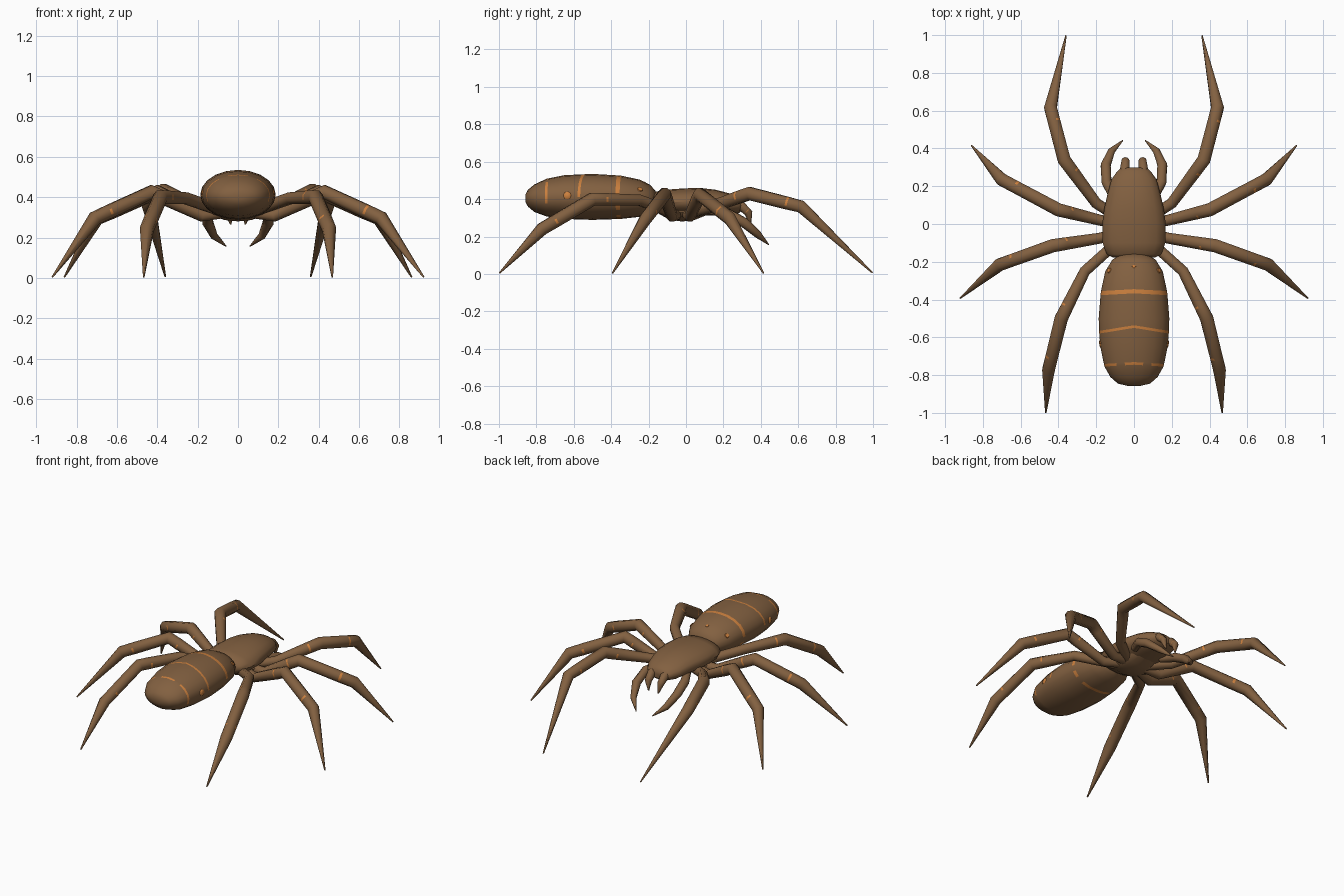
import bpy, bmesh, math
from mathutils import Vector

if "Cube" in bpy.data.objects:
    bpy.data.objects.remove(bpy.data.objects["Cube"])


def material(name, rgb):
    m = bpy.data.materials.new(name)
    m.diffuse_color = (*rgb, 1)
    m.use_nodes = True
    m.node_tree.nodes["Principled BSDF"].inputs["Base Color"].default_value = m.diffuse_color
    return m


BROWN = material("brown", (0.225, 0.118, 0.052))
ORANGE = material("orange", (0.60, 0.215, 0.048))


def finish(name, bm, angle):
    bmesh.ops.recalc_face_normals(bm, faces=bm.faces)
    me = bpy.data.meshes.new(name)
    bm.to_mesh(me)
    bm.free()
    me.materials.append(BROWN)
    me.materials.append(ORANGE)
    ob = bpy.data.objects.new(name, me)
    bpy.context.collection.objects.link(ob)
    bpy.ops.object.select_all(action='DESELECT')
    ob.select_set(True)
    bpy.context.view_layer.objects.active = ob
    bpy.ops.object.shade_smooth_by_angle(angle=math.radians(angle))
    return ob


def skin(name, rings, orange=lambda i, j: False, angle=50):
    """Join equal-length rings of points; orange(i, j) picks painted faces."""
    bm = bmesh.new()
    vs = [[bm.verts.new(p) for p in r] for r in rings]
    n = len(vs[0])
    for i in range(len(vs) - 1):
        for j in range(n):
            k = (j + 1) % n
            f = bm.faces.new((vs[i][j], vs[i][k], vs[i + 1][k], vs[i + 1][j]))
            f.material_index = 1 if orange(i, j) else 0
    bm.faces.new(vs[0])
    bm.faces.new(vs[-1])
    return finish(name, bm, angle)


def limb(name, pts, radii, side, flecks=(), sides=8):
    """Tapered tube through pts, with small orange flecks on given segments."""
    pts = [Vector((x * side, y, z)) for x, y, z in pts]
    P, R, painted = [], [], set()
    for i, (p, r) in enumerate(zip(pts, radii)):
        P.append(p)
        R.append(r)
        if i in flecks:
            for t in (0.72, 0.76):
                P.append(p.lerp(pts[i + 1], t))
                R.append(r + (radii[i + 1] - r) * t)
            painted.add(len(P) - 2)
    rings = []
    for i, p in enumerate(P):
        a = (p - P[i - 1]).normalized() if i else Vector()
        b = (P[i + 1] - p).normalized() if i < len(P) - 1 else Vector()
        d = (a + b).normalized()
        u = d.cross(Vector((0, 0, 1))).normalized()
        v = u.cross(d)
        rings.append([p + R[i] * (u * math.cos(w) + v * math.sin(w))
                      for w in (2 * math.pi * (j + 0.5) / sides for j in range(sides))])
    return skin(name, rings, lambda i, j: i in painted and j in (0, 3, 7), 60)


def oval(y, zc, hw, hh, n, bend=0.0):
    out = []
    for j in range(n):
        w = 2 * math.pi * j / n
        out.append((hw * math.cos(w), y - bend * abs(math.cos(w)), zc + hh * math.sin(w)))
    return out


# abdomen: oval loft with narrow painted bands
AB = [(-.858, .405, .03, .02), (-.845, .405, .085, .045), (-.81, .405, .125, .074),
      (-.75, .408, .155, .1), (-.65, .411, .178, .117), (-.5, .412, .187, .123),
      (-.35, .41, .176, .116), (-.25, .405, .152, .1), (-.19, .4, .115, .075),
      (-.16, .395, .07, .045)]


def ab_at(y):
    for a, b in zip(AB, AB[1:]):
        if a[0] <= y <= b[0]:
            t = (y - a[0]) / (b[0] - a[0])
            return tuple(p + (q - p) * t for p, q in zip(a, b))


bands = {-.745: .014, -.55: .014, -.367: .022}
stations = [(r, 0) for r in AB if r[0] not in (-.75, -.35)]
for y, w in bands.items():
    bend = .03 if y == -.55 else .01
    stations += [(ab_at(y), bend), (ab_at(y + w), bend)]
stations.sort(key=lambda s: s[0][0])
starts = {i for i, s in enumerate(stations) if s[0][0] in bands}
N = 20


def band_face(i, j):
    if i not in starts:
        return False
    y = stations[i][0][0]
    if y == -.367:
        return j not in (10, 12, 17, 19)
    if y == -.55:
        return j <= 9
    return j <= 10 and j not in (3, 6, 10) or j in (10, 19)


skin("abdomen", [oval(*s[0], N, s[1]) for s in stations], band_face)


# abdomen spots: very thin discs lying on the flanks and front top
def spot(name, loc, normal, r):
    bm = bmesh.new()
    bmesh.ops.create_cone(bm, cap_ends=True, segments=8, radius1=r, radius2=r * .85, depth=.004)
    q = Vector(normal).to_track_quat('Z', 'Y')
    for v in bm.verts:
        v.co = q @ v.co + Vector(loc)
    for f in bm.faces:
        f.material_index = 1
    finish(name, bm, 60)


for s in (-1, 1):
    spot("abdomen_rear_spot", (s * .1795, -.635, .42), (s, -.12, .15), .021)
    spot("abdomen_front_spot", (s * .1335, -.245, .4535), (s * .68, .3, .6), .015)
spot("abdomen_top_spot", (0, -.225, .4915), (0, .42, 1), .011)

# head and thorax
TH = [(-.178, .385, .11, .035), (-.16, .385, .145, .055), (-.1, .383, .166, .068),
      (0, .385, .168, .073), (.08, .385, .158, .074), (.16, .382, .14, .068),
      (.235, .373, .12, .057), (.28, .366, .088, .043), (.3, .365, .066, .025)]
skin("thorax", [oval(*r, 16) for r in TH])

# underside where the legs meet
skin("sternum", [oval(y, z, w, h, 12) for y, z, w, h in
                 ((-.16, .35, .06, .02), (-.09, .335, .12, .045), (-.02, .33, .135, .05),
                  (.05, .335, .12, .045), (.15, .35, .06, .02))])

# legs, pedipalps and jaws on both sides
RAD = (.03, .031, .038, .036, .004)
LEGS = {
    "front_leg": ((.06, .02, .325), (.2, .11, .35), (.37, .34, .43), (.442, .615, .36), (.36, .997, .006)),
    "second_leg": ((.06, 0, .325), (.18, .02, .308), (.4, .075, .425), (.7, .235, .295), (.86, .415, .004)),
    "third_leg": ((.06, -.04, .325), (.18, -.075, .308), (.43, -.115, .425), (.71, -.215, .295), (.92, -.393, .004)),
    "hind_leg": ((.06, -.07, .325), (.26, -.25, .395), (.385, -.5, .40), (.452, -.77, .24), (.467, -.998, .004)),
}
for s, tag in ((1, "right"), (-1, "left")):
    for name, pts in LEGS.items():
        limb(f"{name}_{tag}", pts, RAD, s, (1, 2))
    limb(f"pedipalp_{tag}",
         ((.1, .13, .34), (.145, .22, .325), (.15, .31, .275), (.12, .385, .21), (.06, .442, .157)),
         (.024, .028, .028, .02, .003), s)
    limb(f"jaw_{tag}", ((.045, .22, .375), (.048, .295, .365), (.045, .335, .325), (.036, .345, .265)),
         (.022, .027, .022, .004), s, (1,))
